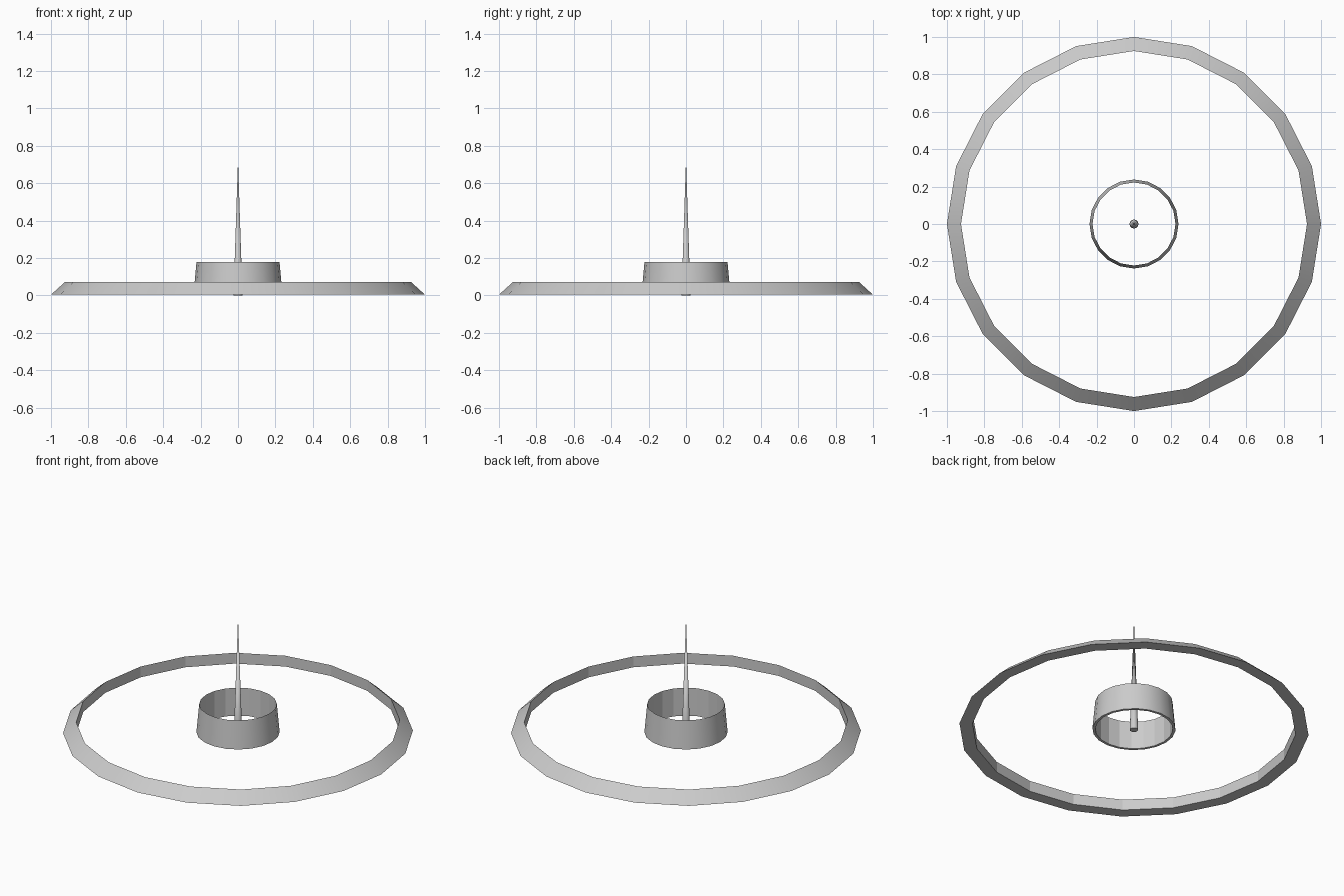
import bpy, math

if "Cube" in bpy.data.objects:
    bpy.data.objects.remove(bpy.data.objects["Cube"])


def lathe(name, profile, sides, smooth_strips=()):
    """Spin a closed (radius, z) profile around the z axis."""
    n = len(profile)
    verts, faces, smooth = [], [], []
    for i in range(sides):
        a = 2 * math.pi * i / sides
        verts += [(r * math.cos(a), r * math.sin(a), z) for r, z in profile]
    for i in range(sides):
        j = (i + 1) % sides
        for k in range(n):
            m = (k + 1) % n
            faces.append((i * n + k, j * n + k, j * n + m, i * n + m))
            smooth.append(k in smooth_strips)
    mesh = bpy.data.meshes.new(name)
    mesh.from_pydata(verts, [], faces)
    for poly, s in zip(mesh.polygons, smooth):
        poly.use_smooth = s
    for e in mesh.edges:
        # keep the rims crisp
        if e.vertices[0] // n == e.vertices[1] // n:
            continue
        e.use_edge_sharp = True
    mesh.update()
    obj = bpy.data.objects.new(name, mesh)
    bpy.context.collection.objects.link(obj)
    return obj


# Rings with triangular section: sloped outside, upright inside, flat bottom
lathe("outer_ring", [(1.0, 0.004), (0.925, 0.072), (0.925, 0.004)], 20, (0,))
lathe("inner_ring", [(0.238, 0.004), (0.222, 0.18), (0.222, 0.004)], 20, (0,))

# Central needle
bpy.ops.mesh.primitive_cone_add(vertices=16, radius1=0.024, radius2=0.0,
                                depth=0.724, location=(0, 0, 0.362))
needle = bpy.context.object
needle.name = "needle"
bpy.ops.object.shade_smooth_by_angle()
